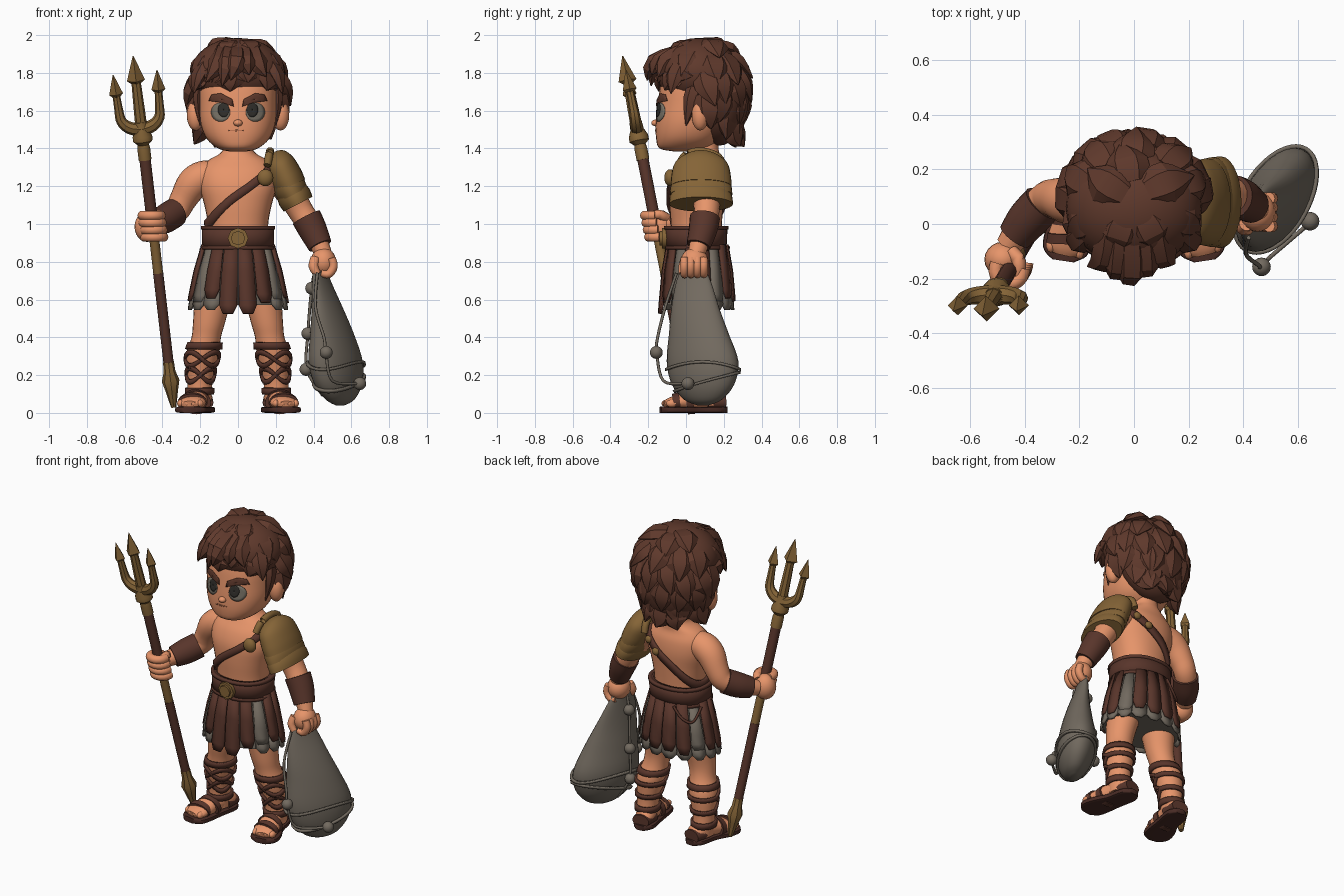
import bpy, bmesh, math, random
from math import sin, cos, pi, radians
from mathutils import Vector as V
from mathutils.bvhtree import BVHTree

random.seed(4)
if "Cube" in bpy.data.objects:
    bpy.data.objects.remove(bpy.data.objects["Cube"])


def material(name, r, g, b):
    m = bpy.data.materials.new(name)
    m.use_nodes = True
    m.diffuse_color = (r, g, b, 1)
    m.node_tree.nodes["Principled BSDF"].inputs["Base Color"].default_value = (r, g, b, 1)
    return m


SKIN = material("skin", .8, .3, .145)
HAIR = material("hair_brown", .115, .041, .025)
LEATHER = material("leather", .1, .036, .024)
SOLE = material("dark_leather", .065, .024, .018)
GOLD = material("bronze", .235, .128, .038)
CLOTH = material("grey_cloth", .17, .145, .116)
EYE = material("eye_grey", .19, .17, .135)
IRIS = material("iris_dark", .03, .028, .024)
LIP = material("lip", .55, .19, .09)


def finish(name, bm, mat, angle=50, thick=0):
    bmesh.ops.recalc_face_normals(bm, faces=bm.faces)
    me = bpy.data.meshes.new(name)
    bm.to_mesh(me)
    bm.free()
    me.materials.append(mat)
    me.shade_smooth()
    me.set_sharp_from_angle(angle=radians(angle))
    ob = bpy.data.objects.new(name, me)
    bpy.context.collection.objects.link(ob)
    if thick:
        mod = ob.modifiers.new("thickness", "SOLIDIFY")
        mod.thickness, mod.offset = thick, 0
    return ob


def dense(rows, k):
    """Smooth curve through rows of numbers, k steps per span."""
    out = []
    for i in range(len(rows) - 1):
        a, b, c, d = (rows[max(0, min(len(rows) - 1, i + j))] for j in (-1, 0, 1, 2))
        for s in range(k):
            t = s / k
            out.append([.5 * (2*q + (r-p)*t + (2*p-5*q+4*r-e)*t*t + (3*q-p-3*r+e)*t**3)
                        for p, q, r, e in zip(a, b, c, d)])
    return out + [list(rows[-1])]


def sup(c, p):
    return math.copysign(abs(c) ** (2 / p), c)


def loft(name, rows, mat, n=20, k=4, flat=False, p=2, ref=None, angle=50):
    """Skin rings (x, y, z, rx, ry), level or square to the path."""
    rows = dense([r if len(r) == 5 else (*r, r[3]) for r in rows], k)
    bm, rings = bmesh.new(), []
    for i, r in enumerate(rows):
        c, u, v = V(r[:3]), V((1, 0, 0)), V((0, 1, 0))
        if not flat:
            t = (V(rows[min(i+1, len(rows)-1)][:3]) - V(rows[max(i-1, 0)][:3])).normalized()
            w = ref or (V((0, 0, 1)) if abs(t.y) > .85 else V((0, 1, 0)))
            v = (w - t * w.dot(t)).normalized()
            u = v.cross(t)
        rings.append([bm.verts.new(c + u * max(r[3], .001) * sup(cos(2*pi*j/n), p)
                                   + v * max(r[4], .001) * sup(sin(2*pi*j/n), p)) for j in range(n)])
    for a, b in zip(rings, rings[1:]):
        for j in range(n):
            bm.faces.new((a[j], a[(j+1) % n], b[(j+1) % n], b[j]))
    bm.faces.new(rings[0])
    bm.faces.new(rings[-1])
    return finish(name, bm, mat, angle)


def ribbon(name, grid, mat, thick, closed=False):
    bm = bmesh.new()
    g = [[bm.verts.new(q) for q in row] for row in grid]
    for a, b in zip(g, g[1:]):
        for j in range(len(a) if closed else len(a) - 1):
            m = (j + 1) % len(a)
            bm.faces.new((a[j], a[m], b[m], b[j]))
    return finish(name, bm, mat, 40, thick)


def on_rows(rows, z, th, out=0, p=2):
    """Point on the side of a level loft at height z and angle th."""
    s = sorted(rows, key=lambda r: r[2])
    a, b = next(((a, b) for a, b in zip(s, s[1:]) if z <= b[2]), s[-2:])
    f = (z - a[2]) / (b[2] - a[2])
    x, y, _, rx, ry = (q + (w - q) * f for q, w in zip(a, b))
    return V((x + (rx + out) * sup(cos(th), p), y + (ry + out) * sup(sin(th), p), z))


def band(name, rows, height, h, mat, thick=.014, out=.006, p=2, n=40):
    ths = [2 * pi * j / n for j in range(n)]
    return ribbon(name, [[on_rows(rows, height(t) + s * h, t, out, p) for t in ths] for s in (-1, 0, 1)],
                  mat, thick, True)


def ball(name, c, r, mat, seg=20):
    bm = bmesh.new()
    bmesh.ops.create_uvsphere(bm, u_segments=seg, v_segments=seg // 2 + 2, radius=1)
    for v in bm.verts:
        v.co = V((v.co.x * r[0], v.co.y * r[1], v.co.z * r[2])) + V(c)
    return finish(name, bm, mat, 60)


# Head, ears and nose
head = loft("head", [(0, 0, 1.385, .05, .07), (0, -.01, 1.4, .105, .13), (0, .01, 1.45, .165, .168),
                     (0, .03, 1.53, .198, .19), (0, .05, 1.63, .205, .2), (0, .06, 1.75, .2, .19),
                     (0, .07, 1.85, .15, .15), (0, .07, 1.9, .05, .05)], SKIN, 32, 4, True, 2.25)
ball("nose", (0, -.16, 1.535), (.024, .024, .018), SKIN)
skin_tree = BVHTree.FromPolygons([v.co for v in head.data.vertices],
                                 [list(f.vertices) for f in head.data.polygons])


def decal(name, outline, mat, lift):
    """Thin plate laid on the front of the head."""
    cx, cz = (sum(q[i] for q in outline) / len(outline) for i in (0, 1))
    grid = []
    for s in (.02, .35, .7, 1):
        row = []
        for x, z in outline:
            x, z = cx + (x - cx) * s, cz + (z - cz) * s
            row.append(skin_tree.ray_cast(V((x, -1, z)), V((0, 1, 0)))[0] - V((0, lift, 0)))
        grid.append(row)
    return ribbon(name, grid, mat, .003, True)


def oval(x, z, rx, rz):
    return [(x + rx * cos(i * pi / 12), z + rz * sin(i * pi / 12)) for i in range(24)]


for s, side in ((1, "left"), (-1, "right")):
    ball(side + "_ear", (s * .225, .075, 1.575), (.046, .045, .08), SKIN)
    decal(side + "_eye", oval(s * .092, 1.592, .05, .05), EYE, .003)
    decal(side + "_iris", oval(s * .076, 1.604, .03, .038), IRIS, .006)
    decal(side + "_brow", [(s * x, z) for x, z in ((.022, 1.622), (.08, 1.642), (.155, 1.652), (.14, 1.685),
                                                   (.09, 1.692), (.03, 1.66))], HAIR, .009)
decal("mouth", oval(-.01, 1.495, .042, .004), LIP, .003)

# Hair cap and layered locks
ball("hair_top", (0, .065, 1.8), (.25, .22, .185), HAIR, 28)
ball("hair_back", (0, .175, 1.665), (.235, .155, .25), HAIR, 28)


def hair_point(az, el, f):
    c = cos(el) if el > 0 else max(cos(el), .8)
    return V((.255 * f * c * sin(az), .09 + .23 * f * c * cos(az), 1.7 + .285 * min(f, 1.06) * sin(el)))


def lock(points, w, d, ref):
    a, b, c = points
    loft("hair_lock", [(*a, w * .8, d), (*b, w, d), (*c, .003, .003)], HAIR, 6, 3, ref=ref, angle=25)


for el, count, limit in ((76, 5, 180), (50, 10, 180), (24, 14, 180), (0, 14, 100), (-24, 12, 75), (-40, 12, 50)):
    for i in range(count):
        az = 2 * pi * (i + .5 * (el % 3 == 0) + random.uniform(-.25, .25)) / count
        turn = abs(math.degrees(math.atan2(sin(az), cos(az))))
        if turn > limit:
            continue
        e = radians(el + random.uniform(-6, 6))
        sweep = radians(20 if turn > 105 and el < 50 else 38)
        tw = random.uniform(-.2, .2)
        reach = random.uniform(1.02, 1.08) if turn > 120 else random.uniform(1.08, 1.2)
        pts = [hair_point(az, e, .88), hair_point(az + tw / 2, e - sweep * .5, 1.0),
               hair_point(az + tw, e - sweep, reach)]
        lock(pts, .08, .04, V((sin(az) * cos(e), cos(az) * cos(e), sin(e))))
# Swept fringe
for x, y, dx, z in ((-.1, -.12, -.07, 1.75), (-.055, -.15, -.03, 1.73), (-.01, -.17, -.03, 1.76),
                    (.04, -.145, .02, 1.79), (.1, -.11, .05, 1.78)):
    lock([(x * .8, .0, 1.91), (x, y, 1.85), (x + dx, y - .035, z)], .06, .055, V((0, -1, .6)))
for s in (-1, 1):
    lock([(s * .195, .06, 1.76), (s * .215, .03, 1.66), (s * .2, .0, 1.52)], .045, .025, V((s, 0, 0)))
    lock([(s * .16, -.02, 1.86), (s * .21, -.06, 1.78), (s * .235, -.08, 1.69)], .055, .035, V((s, -.6, .3)))

# Torso with belt and chest strap
torso = [(0, .055, .9, .16, .13), (0, .055, 1.0, .16, .135), (0, .055, 1.1, .178, .142),
         (0, .06, 1.2, .205, .145), (0, .07, 1.28, .2, .128), (0, .08, 1.335, .16, .1),
         (0, .09, 1.37, .1, .088), (0, .09, 1.4, .078, .082), (0, .09, 1.46, .075, .08)]
loft("torso", torso, SKIN, 32, 4, True, 2.2)
band("chest_strap", torso, lambda t: 1.155 + .165 * cos(t), .027, LEATHER, .02, .008, 2.2)
band("belt", torso, lambda t: .928, .058, LEATHER, .03, .016, 2.2)
for z in (.875, .98):
    band("belt_edge", torso, lambda t: z, .009, LEATHER, .022, .025, 2.2)
for name, r, d in (("buckle_plate", .055, .02), ("buckle_boss", .038, .034)):
    loft(name, [(0, -.1, .925, r), (0, -.107 - d, .925, r)], GOLD, 8, 1)
ball("strap_buckle", (.145, -.085, 1.245), (.042, .03, .045), GOLD)
for t in (.6, .95, 1.3):
    ball("back_strap_stud", on_rows(torso, 1.155 + .165 * cos(t), t, .018, 2.2), (.026, .018, .024), GOLD, 10)

# Skirt: cloth layer under leather strips, its hem showing at the sides
skirt = [(0, .06, .9, .168, .14), (0, .06, .76, .21, .165), (0, .06, .57, .25, .182)]
loft("cloth_skirt", skirt, CLOTH, 36, 3, True)
count = 16
for i in range(count):
    th = 2 * pi * (i + .5) / count - pi / 2
    grey = i in (2, 5, 10, 13)
    w = pi / count
    levels = ((.88, .8), (.7, .95), (.61, 1.05), (.575, .7)) if grey else ((.89, .9), (.75, .92), (.61, .92), (.565, .5))
    drop = .04 if i in (0, count - 1) else random.uniform(-.045, -.01)
    ribbon("cloth_strip" if grey else "leather_strip",
           [[on_rows(skirt, z - (drop if z < .7 else 0), th + s * f * w, .01 if grey else .017)
             for s in (-1, 0, 1)] for z, f in levels], CLOTH if grey else LEATHER, .014)
    if .08 < i / count < .92:
        ribbon("cloth_hem", [[on_rows(skirt, z, th + s * f * w, .006) for s in (-1, 0, 1)]
                             for z, f in ((.64, .9), (.575, 1), (.545, .4))], CLOTH, .014)
# Cord hanging from the back of the belt
loft("belt_cord", [(*on_rows(skirt, z, t, .03), .008) for z, t in ((.88, 1.9), (.81, 2.15), (.79, 2.45), (.87, 2.8))],
     LEATHER, 8)

# Legs, feet and laced sandals
for s, side in ((1, "left"), (-1, "right")):
    leg = dense([(s * .1, .06, .8, .1, .11), (s * .13, .06, .62, .098, .105), (s * .153, .055, .48, .085, .085),
                 (s * .168, .065, .4, .078, .08), (s * .187, .085, .31, .087, .09), (s * .2, .1, .18, .068, .07),
                 (s * .203, .105, .1, .064, .07), (s * .203, .105, .04, .06, .07)], 4)
    loft(side + "_leg", leg, SKIN, 24, 1, True)
    for z in (.355, .115):
        band(side + "_leg_band", leg, lambda t: z, .018, LEATHER)
    for z in (.285, .2):
        for d in (-1, 1):
            band(side + "_lace", leg, lambda t: z + d * .045 * cos(t) * max(0, -sin(t)) * 1.6, .013, LEATHER)
    foot = [(.182, .195, .06, .045, .03), (.19, .15, .07, .058, .05), (.212, .06, .07, .06, .06),
            (.236, -.03, .058, .072, .043), (.25, -.085, .05, .072, .03), (.256, -.112, .045, .045, .018)]
    loft(side + "_foot", [(s * r[0], *r[1:]) for r in foot], SKIN, 20)
    for i in range(4):
        ball(side + "_toe", (s * (.2 + i * .035), -.1 + i * .008, .05), (.018, .03, .021), SKIN, 10)
    edge = [(.18, .218, .03), (.186, .17, .066), (.208, .06, .07), (.236, -.03, .086), (.253, -.1, .082), (.259, -.135, .04)]
    loft(side + "_sole", [(s * x, y, .0165, w, .0165) for x, y, w in edge], SOLE, 16, 4, p=5)
    for y, x, h in ((-.05, .242, .05), (.02, .222, .067)):
        loft(side + "_foot_strap", [(s * x, y + .018, .06, .075, h), (s * x, y - .018, .055, .079, h - .004)], LEATHER, 20, 1)
    loft(side + "_heel_guard", [(s * .196, .11, .055, .066, .045), (s * .184, .207, .055, .055, .04)], LEATHER, 16, 2)

# Arms with bracers
loft("right_arm", [(-.1, .08, 1.255, .075), (-.18, .08, 1.25, .086), (-.24, .085, 1.21, .086), (-.29, .095, 1.13, .072),
                   (-.325, .085, 1.07, .066), (-.39, .02, 1.025, .06), (-.46, -.08, .99, .047)], SKIN)
loft("right_bracer", [(-.335, .075, 1.06, .077), (-.39, .015, 1.025, .076), (-.437, -.045, 1.0, .064)], LEATHER)
loft("left_arm", [(.1, .08, 1.255, .075), (.2, .09, 1.25, .083), (.265, .1, 1.18, .078), (.325, .11, 1.08, .068),
                  (.38, .095, .99, .064), (.445, .06, .86, .047), (.455, .045, .82, .045)], SKIN)
loft("left_bracer", [(.362, .1, 1.035, .08), (.395, .09, .97, .076), (.435, .066, .885, .064)], LEATHER)

# Shoulder armour in overlapping plates
loft("shoulder_dome", [(.19, .08, 1.378, .015, .02), (.2, .08, 1.362, .055, .085), (.22, .08, 1.32, .08, .14),
                       (.252, .08, 1.25, .09, .158), (.275, .08, 1.2, .088, .16)], GOLD, 28)
for x, z, g in ((.275, 1.19, 0), (.3, 1.14, .003)):
    loft("shoulder_plate", [(x - .018, .08, z + .035, .084, .15), (x, .08, z, .088 + g, .163 + g),
                            (x + .018, .08, z - .035, .082 + g, .165 + g)], GOLD, 28, 2)
loft("shoulder_collar", [(.155, -.04, 1.31, .02), (.165, .0, 1.365, .022), (.17, .08, 1.385, .022),
                         (.165, .17, 1.355, .022), (.16, .2, 1.29, .02)], GOLD, 10)


# Trident
def axis(z, side=0):
    return V((-.337 - .1156 * z + side, .035 - .196 * z, z + .115 * side))


def rod(name, rows, mat, n=12, k=1, angle=35):
    """Rows of (height, side offset, radius) along the trident axis."""
    return loft(name, [(*axis(z, o), r) for z, o, r in rows], mat, n, k, angle=angle)


rod("lower_shaft", [(.24, 0, .027), (.74, 0, .027)], LEATHER)
rod("middle_shaft", [(.73, 0, .026), (.96, 0, .026)], GOLD)
rod("upper_shaft", [(.95, 0, .03), (1.36, 0, .03)], LEATHER)
rod("butt_spike", [(.27, 0, .029), (.22, 0, .031), (.17, 0, .047), (.12, 0, .034), (.03, 0, .014)], GOLD, 8)
rod("fork_socket", [(1.34, 0, .034), (1.4, 0, .034), (1.42, 0, .03), (1.44, 0, .052), (1.465, 0, .052),
                    (1.5, 0, .036), (1.54, 0, .033)], GOLD)
rod("middle_tine", [(1.5, 0, .032), (1.62, 0, .029), (1.78, 0, .024)], GOLD, 8)
rod("middle_point", [(1.74, 0, .02), (1.76, 0, .048), (1.89, 0, .002)], GOLD, 4)
for s in (-1, 1):
    rod("side_tine", [(1.5, 0, .036), (1.515, s * .06, .033), (1.555, s * .1, .028), (1.62, s * .108, .023),
                      (1.72, s * .112, .019)], GOLD, 8, 4)
    rod("side_point", [(1.68, s * .111, .016), (1.7, s * .112, .037), (1.803, s * .116, .002)], GOLD, 4)

# Right hand around the shaft
ball("right_palm", (-.48, -.13, .985), (.068, .065, .08), SKIN)
for i in range(4):
    c = axis(.925 + i * .038)
    arc = [c + V((.05 * cos(a), .05 * sin(a), .006)) for a in (radians(150 + 36 * j) for j in range(7))]
    loft("right_finger", [(*q, .026) for q in arc], SKIN, 10, 2, ref=V((0, 0, 1)))
loft("right_thumb", [(-.45, -.1, 1.03, .026), (-.42, -.14, 1.05, .026), (-.43, -.19, 1.045, .02)], SKIN, 10)

# Left hand holding the bag neck
ball("left_palm", (.452, .045, .8), (.068, .074, .074), SKIN)
for i in range(4):
    y = -.008 + i * .034
    loft("left_finger", [(.495, y, .82, .022), (.505, y, .775, .023), (.48, y, .735, .022), (.44, y, .74, .018)],
         SKIN, 10, ref=V((0, 1, 0)))
loft("left_thumb", [(.41, .0, .82, .026), (.4, -.015, .775, .026), (.42, -.02, .735, .02)], SKIN, 10)


# Weighted net bag, its broad side turned towards the outside
def turned(ob):
    for v in ob.data.vertices:
        v.co.x += .37 * (v.co.y - .075)


bag = dense([(.44, .04, .8, .025, .045), (.455, .04, .7, .036, .09), (.483, .05, .55, .07, .128),
             (.5, .068, .42, .1, .158), (.512, .088, .27, .126, .19), (.525, .09, .15, .11, .165),
             (.535, .09, .07, .066, .1), (.535, .09, .04, .02, .03)], 4)
turned(loft("bag", bag, CLOTH, 28, 1, True))
turned(band("bag_rope", bag, lambda t: .25 + .02 * cos(2 * t), .007, CLOTH, .014, .007))
turned(band("bag_rope", bag, lambda t: .165 + .05 * sin(t), .007, CLOTH, .014, .007))
for path in ([(.42, -.05, .74), (.41, -.11, .56), (.455, -.15, .4), (.465, -.155, .32), (.5, -.12, .17), (.64, .0, .155)],
             [(.41, .03, .76), (.39, .03, .66), (.37, .05, .42), (.365, .06, .23), (.45, .06, .09)]):
    loft("net_cord", [(*q, .008) for q in path], CLOTH, 8, 5)
for c in ((.39, .03, .66), (.37, .05, .42), (.36, .06, .23), (.467, -.157, .32), (.645, .01, .155)):
    ball("net_weight", c, (.034, .034, .034), CLOTH)
